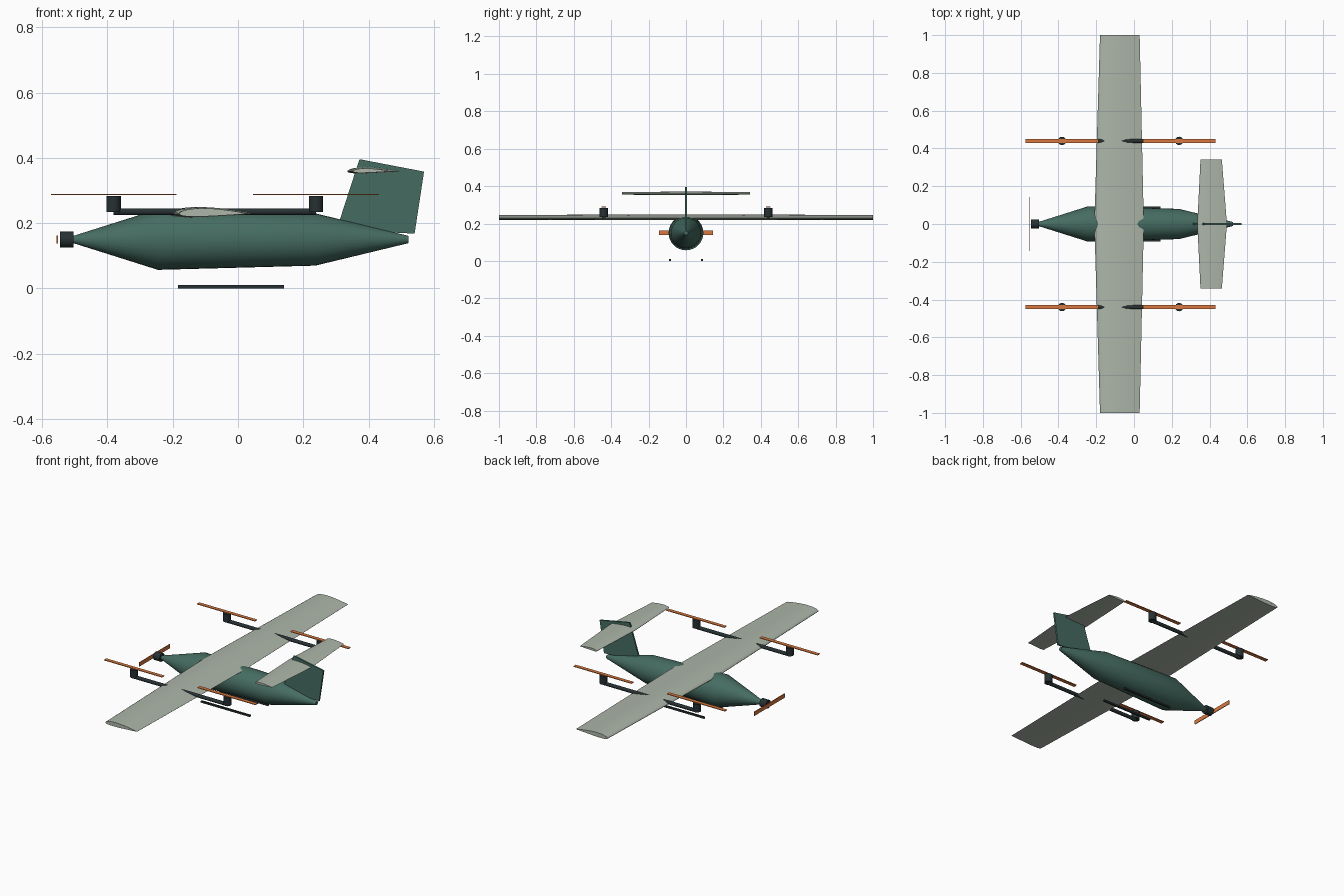
import bpy, bmesh, math
from mathutils import Matrix, Vector

if "Cube" in bpy.data.objects:
    bpy.data.objects.remove(bpy.data.objects["Cube"])


def material(name, rgb):
    m = bpy.data.materials.new(name)
    m.diffuse_color = (*rgb, 1)
    m.use_nodes = True
    m.node_tree.nodes["Principled BSDF"].inputs["Base Color"].default_value = m.diffuse_color
    return m


GREEN = material("green", (0.06, 0.15, 0.12))
PALE = material("pale", (0.42, 0.47, 0.40))
DARK = material("dark", (0.02, 0.03, 0.033))
ORANGE = material("orange", (0.70, 0.19, 0.05))


def finish(bm, name, mat, smooth=True):
    bmesh.ops.recalc_face_normals(bm, faces=bm.faces)
    me = bpy.data.meshes.new(name)
    bm.to_mesh(me)
    bm.free()
    me.materials.append(mat)
    ob = bpy.data.objects.new(name, me)
    bpy.context.collection.objects.link(ob)
    if smooth:
        bpy.ops.object.select_all(action='DESELECT')
        bpy.context.view_layer.objects.active = ob
        ob.select_set(True)
        bpy.ops.object.shade_smooth_by_angle(angle=math.radians(30))
    return ob


def loft(name, rings, mat, smooth=True):
    """Skin a list of equal-length point rings and cap both ends."""
    bm = bmesh.new()
    vs = [[bm.verts.new(p) for p in r] for r in rings]
    n = len(vs[0])
    for a, b in zip(vs, vs[1:]):
        for i in range(n):
            j = (i + 1) % n
            bm.faces.new((a[i], a[j], b[j], b[i]))
    bm.faces.new(vs[0])
    bm.faces.new(vs[-1])
    return finish(bm, name, mat, smooth)


def box(name, centre, size, mat):
    bm = bmesh.new()
    bmesh.ops.create_cube(bm, size=1, matrix=Matrix.Translation(centre) @ Matrix.Diagonal((*size, 1)))
    return finish(bm, name, mat, False)


def tube(name, centre, axis, radius, length, mat, sides=24):
    bm = bmesh.new()
    turn = Vector((0, 0, 1)).rotation_difference(Vector(axis)).to_matrix().to_4x4()
    bmesh.ops.create_cone(bm, cap_ends=True, segments=sides, radius1=radius, radius2=radius,
                          depth=length, matrix=Matrix.Translation(centre) @ turn)
    return finish(bm, name, mat)


def airfoil(y, lead, trail, z, thick=0.12, camber=0.02, n=14):
    """Cambered wing section at span position y."""
    chord = trail - lead
    top, bottom = [], []
    for i in range(n + 1):
        t = 0.5 * (1 - math.cos(math.pi * i / n))
        h = 5 * thick * (0.2969 * t ** 0.5 - 0.126 * t - 0.3516 * t ** 2
                         + 0.2843 * t ** 3 - 0.1015 * t ** 4)
        p = 0.4
        c = (camber / p ** 2 * (2 * p * t - t * t) if t < p else
             camber / (1 - p) ** 2 * (1 - 2 * p + 2 * p * t - t * t))
        top.append((lead + t * chord, y, z + chord * (c + h)))
        bottom.append((lead + t * chord, y, z + chord * (c - h)))
    return top + bottom[:0:-1]


# Fuselage
loft("fuselage", [[(x, r * math.cos(2 * math.pi * i / 32), 0.15 + r * math.sin(2 * math.pi * i / 32))
                   for i in range(32)]
                  for x, r in ((-0.505, 0.011), (-0.245, 0.093), (0.237, 0.08), (0.523, 0.011))], GREEN)

# Main wing with its internal spar, and the tailplane
loft("wing", [airfoil(y, a, b, 0.229) for y, a, b in
              ((-1, -0.18, 0.03), (0, -0.21, 0.052), (1, -0.18, 0.03))], PALE)
tube("wing_spar", (-0.13, 0, 0.232), (0, 1, 0), 0.008, 2.0, DARK, 16)
loft("tailplane", [airfoil(y, a, b, 0.359) for y, a, b in
                   ((-0.342, 0.352, 0.465), (0, 0.335, 0.492), (0.342, 0.352, 0.465))], PALE)

# Fin
fin = ((0.302, 0.18), (0.372, 0.396), (0.57, 0.358), (0.541, 0.168))
loft("fin", [[(x, y, z) for x, z in fin] for y in (-0.005, 0.005)], GREEN, False)

# Lift booms, motors and rotors, plus landing skids
for side, s in (("left", -1), ("right", 1)):
    y = 0.44 * s
    tube(f"{side}_boom", (-0.071, y, 0.235), (1, 0, 0), 0.0105, 0.62, DARK, 16)
    for end, x in (("front", -0.381), ("rear", 0.239)):
        tube(f"{side}_{end}_lift_motor", (x, y, 0.259), (0, 0, 1), 0.022, 0.048, DARK)
        box(f"{side}_{end}_lift_rotor", (x, y, 0.288), (0.385, 0.022, 0.004), ORANGE)
    box(f"{side}_skid", (-0.021, 0.086 * s, 0.005), (0.325, 0.011, 0.01), DARK)

# Nose motor and propeller
tube("nose_motor", (-0.525, 0, 0.15), (1, 0, 0), 0.0245, 0.042, DARK)
box("nose_propeller", (-0.554, 0, 0.15), (0.004, 0.288, 0.024), ORANGE)
